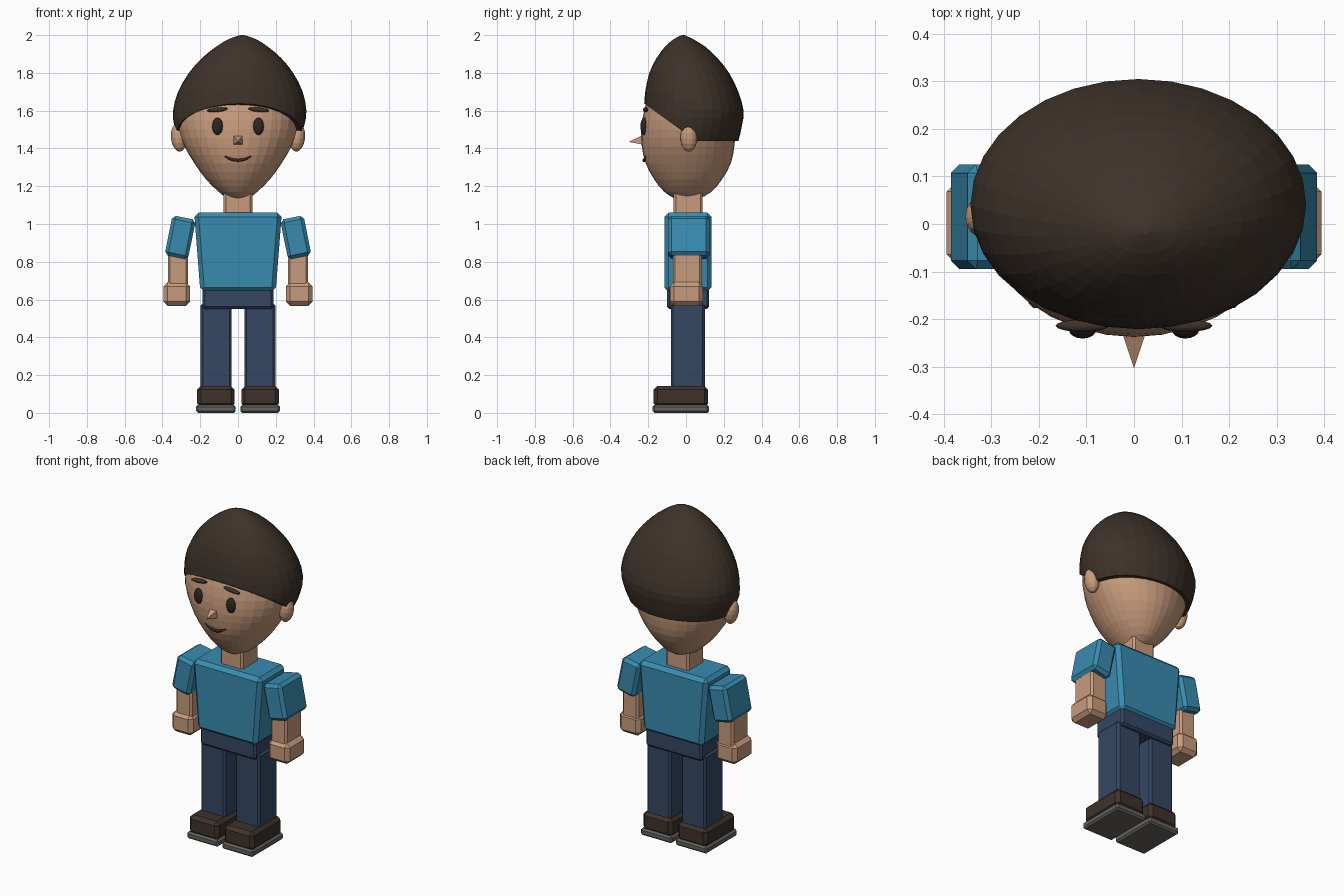
import bpy, bmesh, math
from mathutils import Vector, Matrix

cube = bpy.data.objects.get("Cube")
if cube:
    bpy.data.objects.remove(cube, do_unlink=True)


def material(name, rgb):
    m = bpy.data.materials.new(name)
    m.use_nodes = True
    m.diffuse_color = (*rgb, 1)
    m.node_tree.nodes["Principled BSDF"].inputs["Base Color"].default_value = (*rgb, 1)
    return m


SKIN = material("skin", (0.58, 0.33, 0.205))
SHIRT = material("blue_shirt", (0.04, 0.26, 0.43))
JEANS = material("navy_denim", (0.035, 0.062, 0.125))
HAIR = material("dark_brown_hair", (0.048, 0.032, 0.023))
SHOE = material("brown_leather", (0.05, 0.032, 0.023))
SOLE = material("grey_rubber", (0.13, 0.125, 0.115))
DARK = material("eye_brown", (0.028, 0.02, 0.015))


def finish(bm, name, mat):
    bmesh.ops.recalc_face_normals(bm, faces=bm.faces)
    me = bpy.data.meshes.new(name)
    bm.to_mesh(me)
    bm.free()
    me.materials.append(mat)
    ob = bpy.data.objects.new(name, me)
    bpy.context.collection.objects.link(ob)
    return ob


def box(name, mat, x, y, z, bevel=0.012, taper=1.0, tilt=0.0):
    """Chamfered box from (min, max) ranges; taper narrows the bottom in x."""
    bm = bmesh.new()
    bmesh.ops.create_cube(bm, size=1)
    for v in bm.verts:
        k = taper if v.co.z < 0 else 1
        v.co = Vector((v.co.x * (x[1] - x[0]) * k, v.co.y * (y[1] - y[0]), v.co.z * (z[1] - z[0])))
    bmesh.ops.bevel(bm, geom=bm.edges[:], offset=bevel, segments=1, affect='EDGES')
    mid = [(r[0] + r[1]) / 2 for r in (x, y, z)]
    bm.transform(Matrix.Translation(mid) @ Matrix.Rotation(tilt, 4, 'Y'))
    return finish(bm, name, mat)


def ellipsoid(name, mat, centre, radii, tilt=0.0, segs=16):
    bm = bmesh.new()
    bmesh.ops.create_uvsphere(bm, u_segments=segs, v_segments=segs // 2, radius=1)
    bm.transform(Matrix.Translation(centre) @ Matrix.Rotation(tilt, 4, 'Y') @ Matrix.Diagonal((*radii, 1)))
    return finish(bm, name, mat)


def smooth_rows(rows, steps=2):
    """Catmull-Rom subdivision of a list of profile rows."""
    out = []
    for i in range(len(rows) - 1):
        p = [Vector(rows[min(max(j, 0), len(rows) - 1)]) for j in range(i - 1, i + 3)]
        for s in range(steps):
            t = s / steps
            out.append(0.5 * (2 * p[1] + (p[2] - p[0]) * t + (2 * p[0] - 5 * p[1] + 4 * p[2] - p[3]) * t * t
                              + (3 * p[1] - p[0] - 3 * p[2] + p[3]) * t ** 3))
    return out + [Vector(rows[-1])]


def loft(rows, lean=0.0, segs=32):
    """Closed stack of elliptical rings: height, half width, front y, back y."""
    bm = bmesh.new()
    rings = []
    for z, a, front, back in smooth_rows(rows):
        shift = lean * max(0, z - rows[0][0])
        ring = []
        for i in range(segs):
            t = 2 * math.pi * i / segs
            ring.append(bm.verts.new((shift + a * math.cos(t),
                                      (front + back) / 2 + (back - front) / 2 * math.sin(t), z)))
        rings.append(ring)
    for lo, hi in zip(rings, rings[1:]):
        for i in range(segs):
            j = (i + 1) % segs
            bm.faces.new((lo[i], lo[j], hi[j], hi[i]))
    bm.faces.new(rings[0][::-1])
    bm.faces.new(rings[-1])
    return bm


# Head
finish(loft([(1.12, 0.015, -0.01, 0.02), (1.135, 0.055, -0.06, 0.07), (1.17, 0.102, -0.115, 0.135),
             (1.235, 0.168, -0.168, 0.19), (1.32, 0.23, -0.213, 0.237), (1.41, 0.283, -0.234, 0.256),
             (1.5, 0.315, -0.237, 0.262), (1.6, 0.322, -0.222, 0.26), (1.7, 0.29, -0.185, 0.225),
             (1.8, 0.2, -0.11, 0.15), (1.85, 0.05, -0.03, 0.05)]), "head", SKIN)

# Hair cap, trimmed by a sloping fringe plane and a level nape plane
hair = loft([(1.34, 0.26, -0.2, 0.24), (1.44, 0.315, -0.22, 0.277), (1.52, 0.344, -0.226, 0.296),
             (1.6, 0.353, -0.223, 0.305), (1.7, 0.33, -0.216, 0.277), (1.8, 0.276, -0.194, 0.228),
             (1.88, 0.208, -0.155, 0.165), (1.94, 0.135, -0.11, 0.1), (1.98, 0.07, -0.063, 0.035),
             (2.0, 0.01, -0.022, -0.008)], lean=0.035)
for point, normal in (((0, -0.22, 1.637), (0, 0.72, 1)), ((0, 0, 1.44), (0, 0, 1))):
    cut = bmesh.ops.bisect_plane(hair, geom=hair.verts[:] + hair.edges[:] + hair.faces[:],
                                 plane_co=point, plane_no=normal, clear_inner=True)
    rim = [e for e in cut["geom_cut"] if isinstance(e, bmesh.types.BMEdge)]
    bmesh.ops.edgeloop_fill(hair, edges=rim)
finish(hair, "hair", HAIR)

# Nose: a four-sided spike pointing forward
bm = bmesh.new()
bmesh.ops.create_cone(bm, cap_ends=True, segments=4, radius1=0.042, radius2=0, depth=0.09)
bm.transform(Matrix.Translation((0, -0.259, 1.447)) @ Matrix.Rotation(math.pi / 2, 4, 'X')
             @ Matrix.Rotation(math.pi / 4, 4, 'Z'))
for v in bm.verts:
    if v.co.y < -0.29:
        v.co.z -= 0.012
finish(bm, "nose", SKIN)

# Mouth: a tapered tube bent into a smile
curve = bpy.data.curves.new("mouth", 'CURVE')
curve.dimensions = '3D'
curve.bevel_depth = 0.009
curve.bevel_resolution = 1
curve.use_fill_caps = True
spline = curve.splines.new('POLY')
spline.points.add(8)
for i, p in enumerate(spline.points):
    u = i / 4 - 1
    p.co = (0.07 * u, -0.222 + 0.01 * u * u, 1.337 + 0.022 * u * u, 1)
    p.radius = 1 - 0.55 * u * u
curve.materials.append(DARK)
bpy.context.collection.objects.link(bpy.data.objects.new("mouth", curve))

# Neck, torso and hips
box("neck", SKIN, (-0.076, 0.076), (-0.066, 0.088), (1.03, 1.22))
box("shirt_body", SHIRT, (-0.232, 0.232), (-0.115, 0.135), (0.642, 1.06), bevel=0.022, taper=0.86)
box("hips", JEANS, (-0.187, 0.187), (-0.1, 0.122), (0.55, 0.67))


def span(s, a, b):
    return (min(s * a, s * b), max(s * a, s * b))


# Paired parts
for side, s in (("left", 1), ("right", -1)):
    ellipsoid(side + "_ear", SKIN, (s * 0.315, 0.015, 1.457), (0.04, 0.045, 0.075), s * 0.12)
    ellipsoid(side + "_eye", DARK, (s * 0.108, -0.222, 1.517), (0.029, 0.019, 0.046))
    ellipsoid(side + "_eyebrow", HAIR, (s * 0.109, -0.214, 1.605), (0.056, 0.013, 0.012), s * 0.1)
    box(side + "_sleeve", SHIRT, span(s, 0.243, 0.369), (-0.095, 0.125), (0.822, 1.036),
        bevel=0.018, tilt=-s * 0.2)
    box(side + "_forearm", SKIN, span(s, 0.264, 0.371), (-0.07, 0.084), (0.66, 0.88))
    box(side + "_hand", SKIN, span(s, 0.254, 0.394), (-0.086, 0.09), (0.567, 0.692), bevel=0.022)
    box(side + "_leg", JEANS, span(s, 0.034, 0.198), (-0.08, 0.1), (0.12, 0.58))
    box(side + "_shoe", SHOE, span(s, 0.018, 0.216), (-0.172, 0.117), (0.03, 0.143), bevel=0.02)
    box(side + "_sole", SOLE, span(s, 0.012, 0.222), (-0.177, 0.122), (0, 0.042), bevel=0.01)
